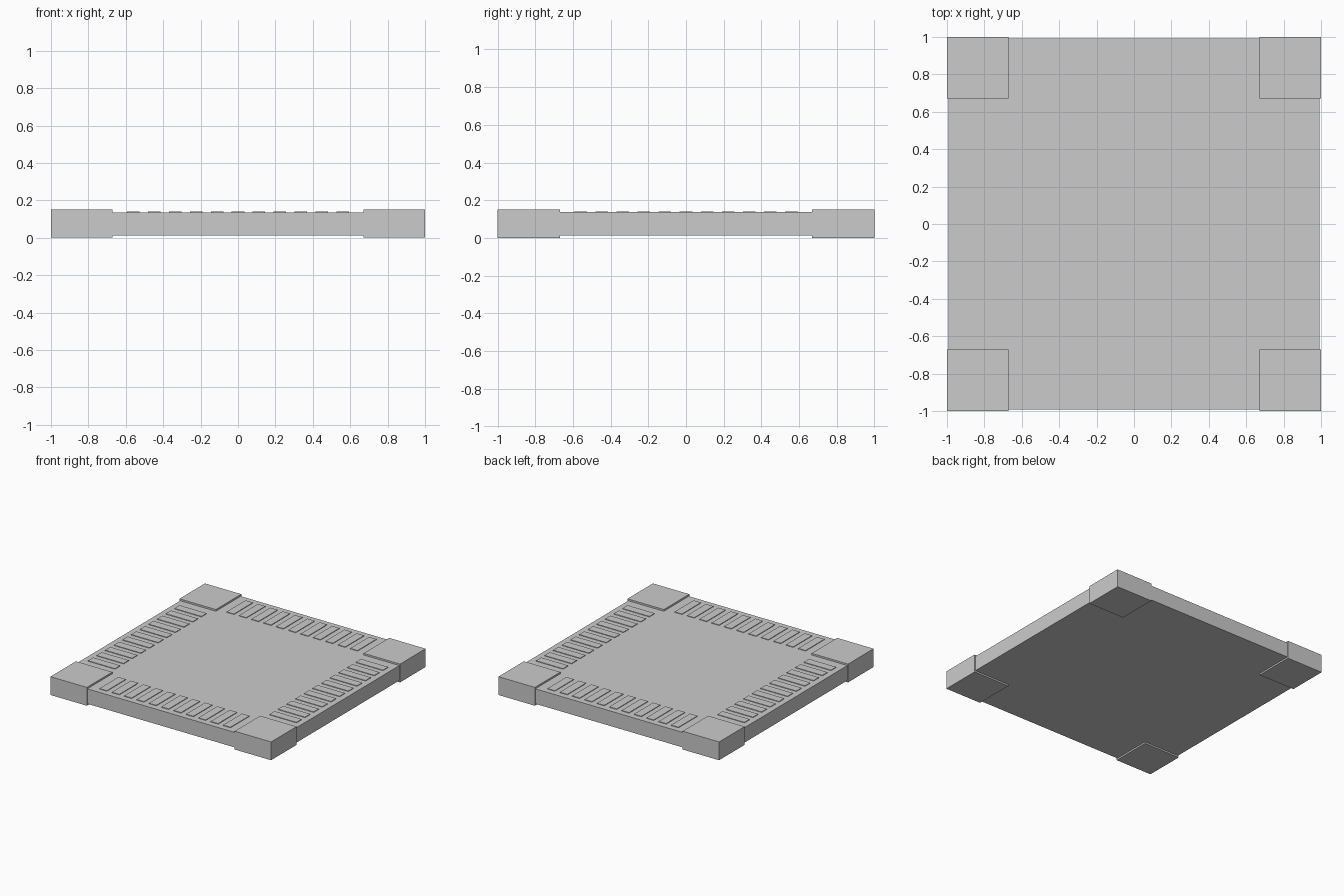
import bpy
from mathutils import Matrix
from math import pi

if "Cube" in bpy.data.objects:
    bpy.data.objects.remove(bpy.data.objects["Cube"])


def box(name, lo, hi):
    """Axis-aligned box between two corners."""
    x0, y0, z0 = lo
    x1, y1, z1 = hi
    verts = [(x, y, z) for z in (z0, z1) for x, y in ((x0, y0), (x1, y0), (x1, y1), (x0, y1))]
    faces = [(3, 2, 1, 0), (4, 5, 6, 7)] + [(i, (i + 1) % 4, (i + 1) % 4 + 4, i + 4) for i in range(4)]
    mesh = bpy.data.meshes.new(name)
    mesh.from_pydata(verts, [], faces)
    obj = bpy.data.objects.new(name, mesh)
    bpy.context.collection.objects.link(obj)
    return obj


# Main slab, slightly recessed from the corner blocks on every side
EDGE, TOP = 0.993, 0.136
box("slab", (-EDGE, -EDGE, 0.013), (EDGE, EDGE, TOP))

COUNT, PITCH, WIDTH = 11, 0.112, 0.067
for side in range(4):
    turn = Matrix.Rotation(side * pi / 2, 4, 'Z')

    # Corner block
    corner = box(f"corner_block_{side + 1}", (0.67, -1, 0), (1, -0.67, 0.15))
    corner.data.transform(turn)

    # Row of thin raised strips along the edge
    for i in range(COUNT):
        x = (i - (COUNT - 1) / 2) * PITCH
        strip = box(f"edge_strip_{side + 1}_{i + 1}",
                    (x - WIDTH / 2, -0.945, TOP - 0.01), (x + WIDTH / 2, -0.70, TOP + 0.005))
        strip.data.transform(turn)
